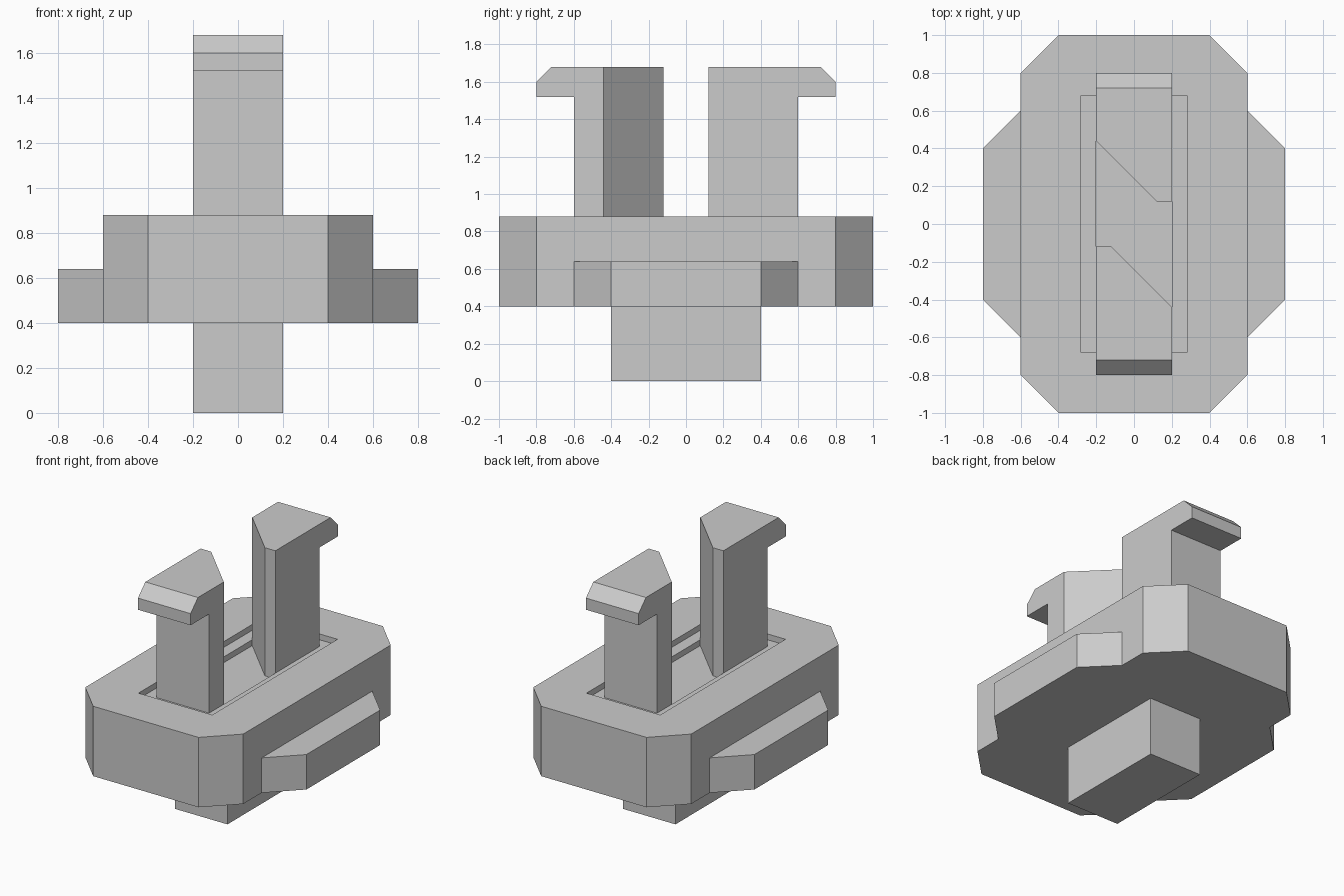
import bpy, bmesh
from math import pi
from mathutils import Matrix, Vector

if "Cube" in bpy.data.objects:
    bpy.data.objects.remove(bpy.data.objects["Cube"])


def prism(name, points, vec, turn=0.0, cut=None):
    """Extrude a flat outline along vec, optionally slice it, then turn it about z."""
    bm = bmesh.new()
    face = bm.faces.new([bm.verts.new(p) for p in points])
    ext = bmesh.ops.extrude_face_region(bm, geom=[face], use_keep_orig=True)
    verts = [g for g in ext["geom"] if isinstance(g, bmesh.types.BMVert)]
    bmesh.ops.translate(bm, vec=Vector(vec), verts=verts)
    if cut:
        co, no = cut
        res = bmesh.ops.bisect_plane(bm, geom=bm.verts[:] + bm.edges[:] + bm.faces[:],
                                     plane_co=co, plane_no=no, clear_inner=True)
        edges = [g for g in res["geom_cut"] if isinstance(g, bmesh.types.BMEdge)]
        bmesh.ops.contextual_create(bm, geom=edges)
    bmesh.ops.rotate(bm, cent=(0, 0, 0), matrix=Matrix.Rotation(turn, 3, 'Z'), verts=bm.verts[:])
    bmesh.ops.recalc_face_normals(bm, faces=bm.faces[:])
    mesh = bpy.data.meshes.new(name)
    bm.to_mesh(mesh)
    bm.free()
    ob = bpy.data.objects.new(name, mesh)
    bpy.context.collection.objects.link(ob)
    return ob


def slab(name, outline, z0, z1, turn=0.0):
    return prism(name, [(x, y, z0) for x, y in outline], (0, 0, z1 - z0), turn)


def rect(x, y):
    return [(-x, -y), (x, -y), (x, y), (-x, y)]


# chamfered body
body = slab("body", [(-0.4, -1), (0.4, -1), (0.6, -0.8), (0.6, 0.8),
                     (0.4, 1), (-0.4, 1), (-0.6, 0.8), (-0.6, -0.8)], 0.4, 0.88)

# stepped recess in the top of the body
for name, x, y, floor in (("slot_cutter", 0.2, 0.6, 0.80), ("ledge_cutter", 0.28, 0.68, 0.84)):
    cutter = slab(name, rect(x, y), floor, 1.0)
    cutter.hide_render = True
    mod = body.modifiers.new(name, 'BOOLEAN')
    mod.operation, mod.solver, mod.object = 'DIFFERENCE', 'EXACT', cutter
    bpy.context.view_layer.objects.active = body
    bpy.ops.object.modifier_apply(modifier=mod.name)
    bpy.data.objects.remove(cutter)

# block under the body
slab("foot_block", rect(0.2, 0.4), 0.0, 0.4)

# side flanges and hooked prongs, each pair related by a half turn
wing = [(0.6, -0.6), (0.8, -0.4), (0.8, 0.4), (0.6, 0.6)]
hook = [(0.12, 0.8), (0.6, 0.8), (0.6, 1.52), (0.8, 1.52), (0.8, 1.6), (0.72, 1.68), (0.12, 1.68)]
for side, end, turn in (("right", "back", 0.0), ("left", "front", pi)):
    slab(side + "_flange", wing, 0.4, 0.64, turn)
    prism(end + "_prong", [(-0.2, y, z) for y, z in hook], (0.4, 0, 0), turn,
          cut=((0.12, 0.12, 1), (1, 1, 0)))
